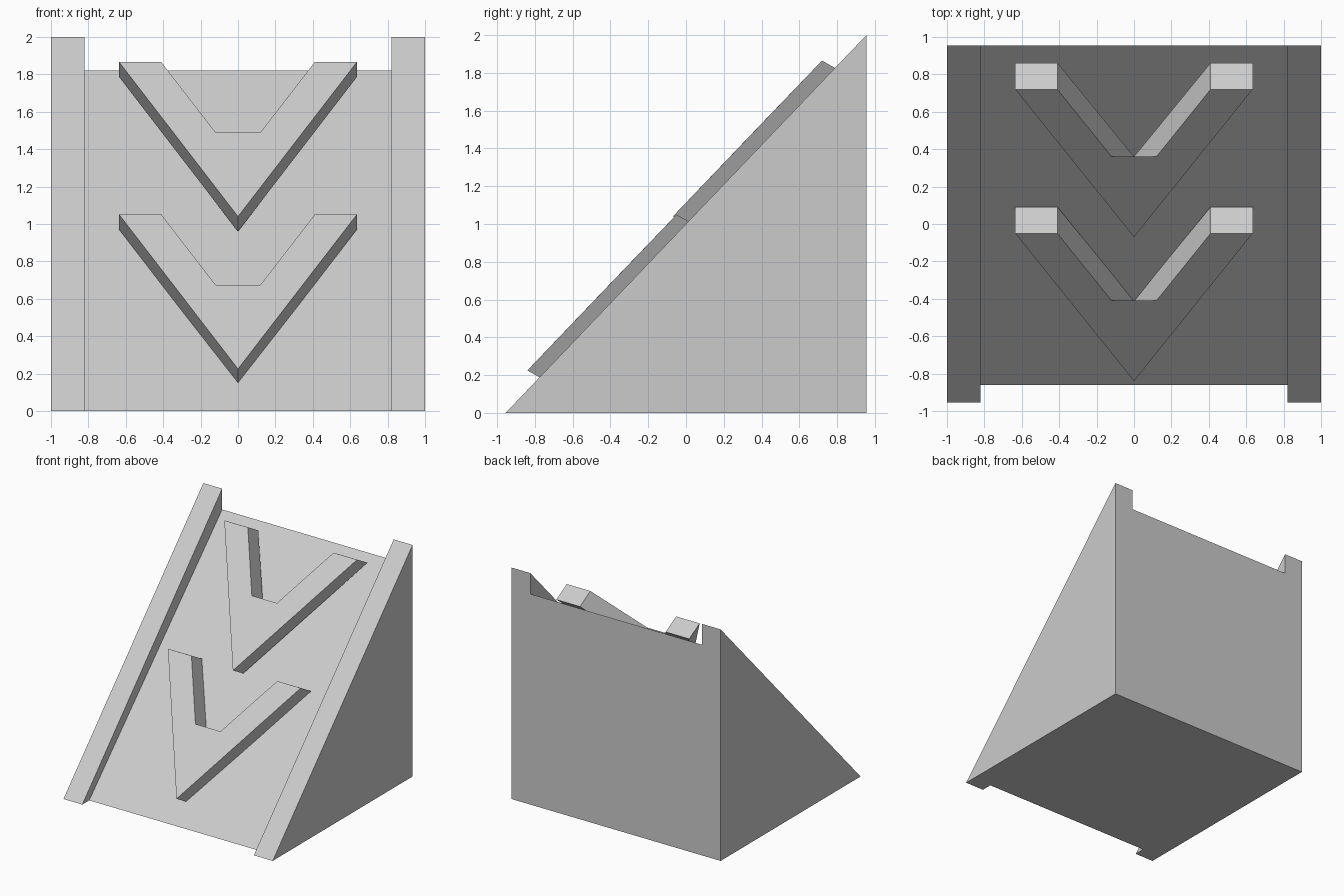
import bpy, bmesh

if "Cube" in bpy.data.objects:
    bpy.data.objects.remove(bpy.data.objects["Cube"])


def make_object(name, bm):
    bmesh.ops.recalc_face_normals(bm, faces=bm.faces)
    mesh = bpy.data.meshes.new(name)
    bm.to_mesh(mesh)
    bm.free()
    obj = bpy.data.objects.new(name, mesh)
    bpy.context.collection.objects.link(obj)
    return obj


def prism(name, profile, half_width):
    """Extrude a (y, z) profile symmetrically along x."""
    bm = bmesh.new()
    face = bm.faces.new([bm.verts.new((-half_width, y, z)) for y, z in profile])
    ext = bmesh.ops.extrude_face_region(bm, geom=[face])["geom"]
    verts = [v for v in ext if isinstance(v, bmesh.types.BMVert)]
    bmesh.ops.translate(bm, verts=verts, vec=(2 * half_width, 0, 0))
    return make_object(name, bm)


# Ramp wedge, with the channel between the side rails cut out
ramp = prism("ramp", [(-0.955, 0), (0.955, 0), (0.955, 2)], 1.0)
slope = 1.82 / 1.815
cutter = prism("channel_cutter", [(-1.06, -0.2 * slope), (1.155, 2.015 * slope),
                                  (1.155, 3), (-1.06, 3)], 0.82)
cutter.hide_render = True
mod = ramp.modifiers.new("channel", 'BOOLEAN')
mod.operation = 'DIFFERENCE'
mod.solver = 'EXACT'
mod.object = cutter
bpy.context.view_layer.objects.active = ramp
bpy.ops.object.modifier_apply(modifier=mod.name)
bpy.data.objects.remove(cutter)


def chevron(name, dy, dz):
    """V-shaped plate: blunt notch on top, sharp notch underneath."""
    bm = bmesh.new()

    def v(x, y, z):
        return bm.verts.new((x, y + dy, z + dz))

    tip, tip_b = v(0, -0.07, 1.04), v(0, 0.072, 0.96)
    notch_b = v(0, 0.36, 1.26)
    notch = []
    for s in (-1, 1):
        outer, outer_b = v(s * 0.635, 0.72, 1.865), v(s * 0.635, 0.862, 1.785)
        inner, inner_b = v(s * 0.41, 0.72, 1.865), v(s * 0.41, 0.862, 1.785)
        blunt = v(s * 0.12, 0.36, 1.49)
        notch.append(blunt)
        for loop in ((tip, outer, inner, blunt),
                     (tip_b, outer_b, inner_b, notch_b),
                     (tip, outer, outer_b, tip_b),
                     (outer, inner, inner_b, outer_b),
                     (inner, blunt, notch_b, inner_b)):
            bm.faces.new(loop)
    bm.faces.new((tip, *notch))
    bm.faces.new((notch_b, *notch))
    return make_object(name, bm)


# Two direction arrows on the slope
chevron("upper_chevron", 0, 0)
chevron("lower_chevron", -0.77, -0.815)
